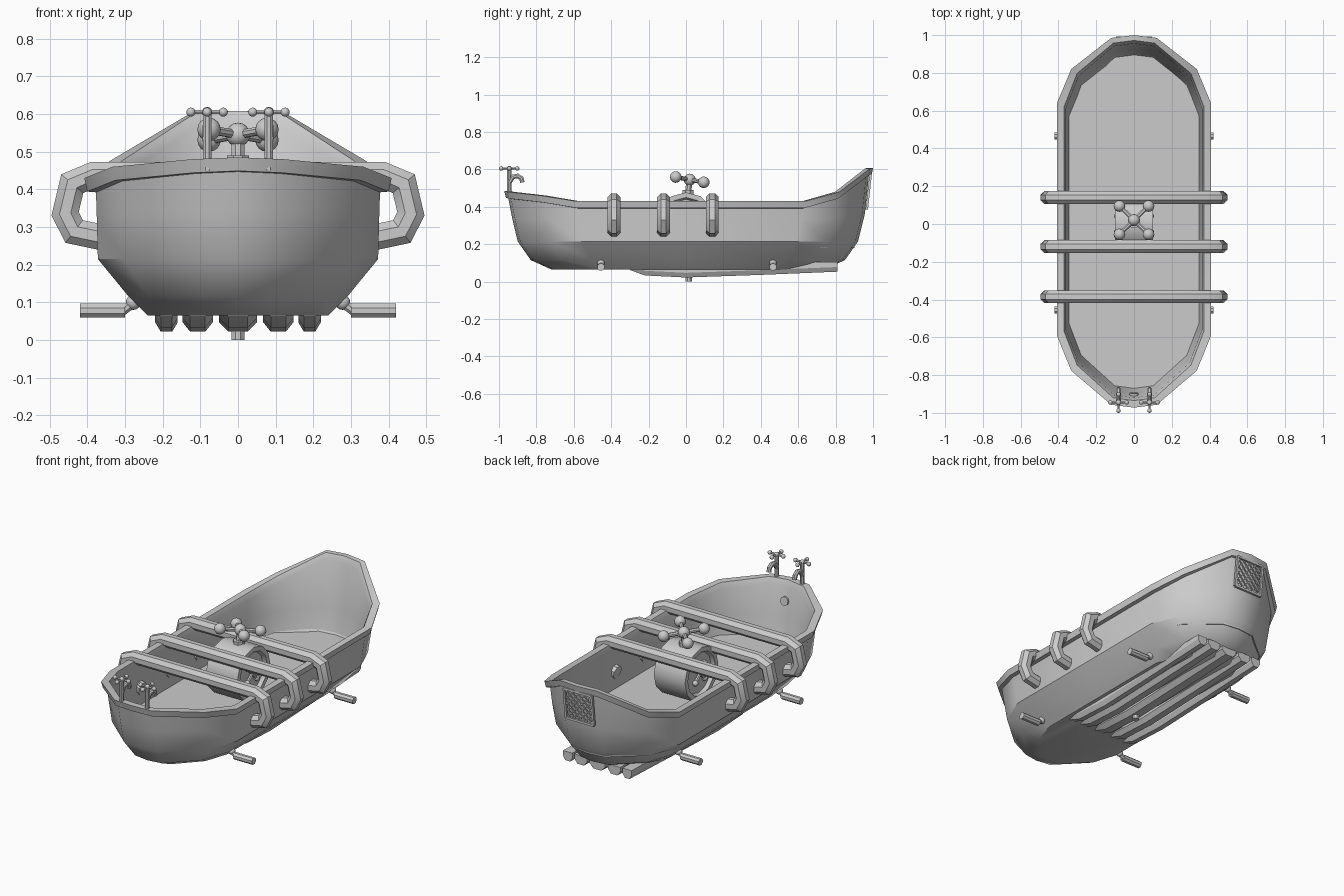
import bpy, bmesh, math
from mathutils import Vector, Matrix

if "Cube" in bpy.data.objects:
    bpy.data.objects.remove(bpy.data.objects["Cube"])


def finish(name, bm, angle=35):
    bmesh.ops.recalc_face_normals(bm, faces=bm.faces)
    me = bpy.data.meshes.new(name)
    bm.to_mesh(me)
    bm.free()
    ob = bpy.data.objects.new(name, me)
    bpy.context.collection.objects.link(ob)
    bpy.ops.object.select_all(action='DESELECT')
    ob.select_set(True)
    bpy.context.view_layer.objects.active = ob
    if angle:
        bpy.ops.object.shade_smooth_by_angle(angle=math.radians(angle))
    return ob


def loft(bm, rings):
    rows = [[bm.verts.new(p) for p in r] for r in rings]
    n = len(rows[0])
    for a, b in zip(rows, rows[1:]):
        for i in range(n):
            bm.faces.new((a[i], a[(i + 1) % n], b[(i + 1) % n], b[i]))
    bm.faces.new(rows[0])
    bm.faces.new(rows[-1])


def tube(bm, pts, r, n=8):
    """Mitred sweep of a regular polygon along a planar path."""
    pts = [Vector(p) for p in pts]
    dirs = [(b - a).normalized() for a, b in zip(pts, pts[1:])]
    side = Vector((0, 0, 1))
    for d in dirs[1:]:
        if dirs[0].cross(d).length > 0.05:
            side = dirs[0].cross(d).normalized()
            break
    if abs(side.dot(dirs[0])) > 0.9:
        side = Vector((1, 0, 0))
    side = (side - dirs[0] * side.dot(dirs[0])).normalized()
    rings = []
    for i, p in enumerate(pts):
        a, b = dirs[max(i - 1, 0)], dirs[min(i, len(dirs) - 1)]
        t = (a + b).normalized()
        up = side.cross(t).normalized() / max(t.dot(a), 0.6)
        rings.append([p + r * (side * math.cos(q) + up * math.sin(q))
                      for q in [2 * math.pi * (k + 0.5) / n for k in range(n)]])
    loft(bm, rings)


def ball(bm, p, r):
    bmesh.ops.create_uvsphere(bm, u_segments=12, v_segments=8, radius=r,
                              matrix=Matrix.Translation(p))


# Tub: rings lofted from the underside, over the rolled rim, down to the floor
HALF = [(0, 1), (.12, .985), (.33, .82), (.405, .64), (.405, 0),
        (.405, -.59), (.33, -.775), (.12, -.955), (0, -.97)]
RIM = [.608, .605, .48, .43, .43, .43, .46, .48, .485]
PLAN = [(x, y, z) for (x, y), z in zip(HALF, RIM)]
PLAN += [(-x, y, z) for x, y, z in PLAN[-2:0:-1]]


def ring(width, back, front, z, follow):
    return [(x * width / .405, y * back if y > 0 else y * front / .97,
             z + follow * (h - .43)) for x, y, h in PLAN]


bm = bmesh.new()
loft(bm, [ring(.24, .74, .72, .065, 0), ring(.29, .85, .83, .115, 0),
          ring(.372, .92, .9, .215, 0), ring(.375, .957, .93, .33, .2),
          ring(.377, .978, .95, .392, 1), ring(.4, .993, .963, .394, 1),
          ring(.408, 1, .972, .43, 1), ring(.37, .972, .935, .43, 1),
          ring(.36, .955, .92, .395, 1), ring(.355, .93, .895, .28, .2),
          ring(.343, .9, .87, .18, 0)])
finish("tub", bm)

# Three bent bars across the tub with handle loops at each side
for i, y in enumerate((.14, -.12, -.385)):
    bm = bmesh.new()
    path = [(.34, .268), (.435, .288), (.459, .335), (.44, .415), (.385, .438)]
    full = path + [(-x, z) for x, z in reversed(path)]
    tube(bm, [(x, y, z) for x, z in full], .037)
    finish("cross_bar_%d" % (i + 1), bm)

# Foot pegs
for s in (-1, 1):
    for y in (-.455, .465):
        bm = bmesh.new()
        tube(bm, [(s * .24, y, .13), (s * .275, y, .1), (s * .305, y, .078), (s * .34, y, .078)], .013)
        tube(bm, [(s * .3, y, .078), (s * .42, y, .078)], .02)
        ball(bm, (s * .278, y, .1), .02)
        finish("foot_peg", bm)

# Runners under the hull and the drain stub
for x, w in ((0, .05), (.107, .04), (-.107, .04), (.19, .03), (-.19, .03)):
    bm = bmesh.new()
    loft(bm, [[(x - w, y, t), (x - w, y, b + .025), (x - w / 2, y, b),
               (x + w / 2, y, b), (x + w, y, b + .025), (x + w, y, t)]
              for y, b, t in ((-.3, .062, .09), (-.22, .033, .09),
                              (0, .022, .09), (.4, .036, .1), (.81, .053, .105))])
    finish("runner", bm, 30)
bm = bmesh.new()
tube(bm, [(0, .015, 0), (0, .015, .05)], .019)
finish("drain_pipe", bm)

# Console drum with recessed spoked ends
bm = bmesh.new()


def drum(x, r):
    return [(x, r * math.sin(a), .325 + r * math.cos(a))
            for a in [math.pi * k / 6 for k in range(12)]]


loft(bm, [drum(-.08, .115), drum(-.1, .125), drum(-.1, .152),
          drum(.1, .152), drum(.1, .125), drum(.08, .115)])
finish("console_drum", bm)
for s in (-1, 1):
    bm = bmesh.new()
    for k in range(2):
        d = Vector((0, math.cos(.78 + k * 1.571), math.sin(.78 + k * 1.571))) * .06
        c = Vector((s * .09, 0, .325))
        tube(bm, [c - d, c + d], .01, 6)
        ball(bm, c - d, .016)
        ball(bm, c + d, .016)
    finish("drum_valve", bm)

# Steering handle: a tilted four-way tap
bm = bmesh.new()
tube(bm, [(0, .01, .46), (0, .01, .49)], .032)
tube(bm, [(0, .01, .47), (0, .02, .545)], .018)
hub = Vector((0, .02, .545))
ball(bm, hub, .032)
for sx in (-1, 1):
    for sy in (-1, 1):
        p = hub + Vector((sx * .077, sy * .075, -sy * .014))
        tube(bm, [hub, p], .012)
        ball(bm, p, .031)
finish("steering_handle", bm)

# Pair of taps on the front rim
for s in (-1, 1):
    bm = bmesh.new()
    c = Vector((s * .082, -.945, .605))
    tube(bm, [(c.x, c.y, .45), (c.x, c.y, .61)], .012)
    tube(bm, [(c.x, -.945, .53), (c.x, -.925, .56), (c.x, -.9, .565),
              (c.x, -.88, .552), (c.x, -.875, .53)], .013)
    ball(bm, c, .014)
    for d in (Vector((.043, 0, 0)), Vector((0, .043, 0))):
        tube(bm, [c - d, c + d], .006, 6)
        ball(bm, c - d, .012)
        ball(bm, c + d, .012)
    finish("front_tap", bm)

# Overflow disc on the inner front wall
bm = bmesh.new()
tube(bm, [(0, -.93, .37), (0, -.895, .375)], .025, 12)
finish("overflow_disc", bm)

# Lattice grille on the back
bm = bmesh.new()


def at(u, v, out):
    return Vector((u, .973 + v * .11 + out, .48 + v))


H = .088
corners = [(-H, -H), (H, -H), (H, H), (-H, H)]
for a, b in zip(corners, corners[1:] + corners[:1]):
    tube(bm, [at(*a, .004), at(*b, .004)], .009, 4)
for k in range(-4, 5):
    c = k * .037
    lo, hi = max(-H, c - H), min(H, c + H)
    tube(bm, [at(lo, c - lo, .003), at(hi, c - hi, .003)], .004, 4)
    tube(bm, [at(lo, lo - c, .003), at(hi, hi - c, .003)], .004, 4)
finish("back_grille", bm, 0)
